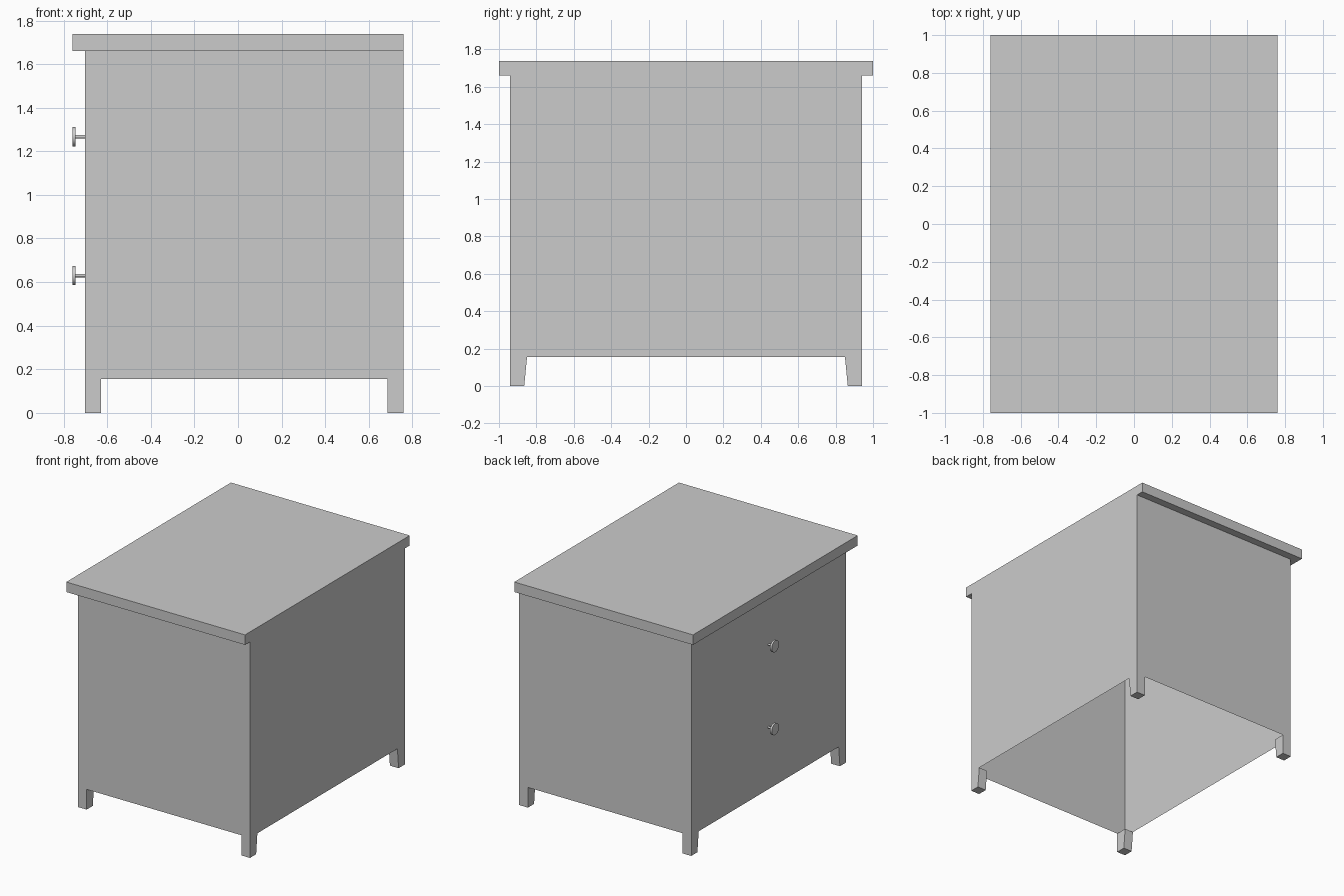
import bpy
import bmesh
import math
from mathutils import Matrix

if "Cube" in bpy.data.objects:
    bpy.data.objects.remove(bpy.data.objects["Cube"], do_unlink=True)


def make_material(name, rgb):
    mat = bpy.data.materials.new(name)
    mat.use_nodes = True
    color = (*rgb, 1)
    mat.diffuse_color = color
    mat.node_tree.nodes["Principled BSDF"].inputs["Base Color"].default_value = color
    return mat


def finish(name, bm, mat):
    mesh = bpy.data.meshes.new(name)
    bm.to_mesh(mesh)
    bm.free()
    mesh.materials.append(mat)
    obj = bpy.data.objects.new(name, mesh)
    bpy.context.collection.objects.link(obj)
    return obj


grey = make_material("plain grey", (0.6, 0.6, 0.6))

# Main dimensions
BACK, FACE, SIDE = 0.76, -0.703, 0.94      # body limits along +x, -x and y
LEG_TOP, BODY_TOP, TOP = 0.155, 1.66, 1.737
LEG_X, FOOT_Y, LEG_Y = 0.074, 0.075, 0.09  # leg widths, tapering in y only

# Body: thin walls, open underneath, running down into the legs
bm = bmesh.new()


def face(points):
    bm.faces.new([bm.verts.new(p) for p in points])


def wall_outline(a, b, foot, leg):
    return [(a, 0), (a + foot, 0), (a + leg, LEG_TOP), (b - leg, LEG_TOP),
            (b - foot, 0), (b, 0), (b, BODY_TOP), (a, BODY_TOP)]


for y in (-SIDE, SIDE):
    face([(x, y, z) for x, z in wall_outline(FACE, BACK, LEG_X, LEG_X)])
for x in (FACE, BACK):
    face([(x, y, z) for y, z in wall_outline(-SIDE, SIDE, FOOT_Y, LEG_Y)])

# Inner sides and soles of the four legs
for x, sx in ((FACE, 1), (BACK, -1)):
    for sy in (-1, 1):
        y, xi = sy * SIDE, x + sx * LEG_X
        foot, leg = y - sy * FOOT_Y, y - sy * LEG_Y
        face([(x, y, 0), (xi, y, 0), (xi, foot, 0), (x, foot, 0)])
        face([(x, foot, 0), (xi, foot, 0), (xi, leg, LEG_TOP), (x, leg, LEG_TOP)])
        face([(xi, y, 0), (xi, foot, 0), (xi, leg, LEG_TOP), (xi, y, LEG_TOP)])
bmesh.ops.remove_doubles(bm, verts=bm.verts, dist=0.0005)
bmesh.ops.recalc_face_normals(bm, faces=bm.faces)
finish("cabinet_body", bm, grey)

# Table top, flush with the back and overhanging elsewhere
bm = bmesh.new()
bmesh.ops.create_cube(bm, size=1, matrix=Matrix.Translation((0, 0, (BODY_TOP + TOP) / 2))
                      @ Matrix.Diagonal((2 * BACK, 2, TOP - BODY_TOP, 1)))
finish("table_top", bm, grey)


# Drawer knobs: a thin stem carrying a flat disc
def add_rod(bm, x0, x1, z, radius, sides):
    bmesh.ops.create_cone(
        bm, cap_ends=True, segments=sides, radius1=radius, radius2=radius, depth=x1 - x0,
        matrix=Matrix.Translation(((x0 + x1) / 2, 0, z)) @ Matrix.Rotation(math.pi / 2, 4, 'Y'))


for name, z in (("upper_knob", 1.267), ("lower_knob", 0.63)):
    bm = bmesh.new()
    add_rod(bm, -0.745, FACE, z, 0.008, 16)
    add_rod(bm, -0.76, -0.745, z, 0.044, 32)
    knob = finish(name, bm, grey)
    bpy.ops.object.select_all(action='DESELECT')
    knob.select_set(True)
    bpy.context.view_layer.objects.active = knob
    bpy.ops.object.shade_smooth_by_angle(angle=math.radians(35))
